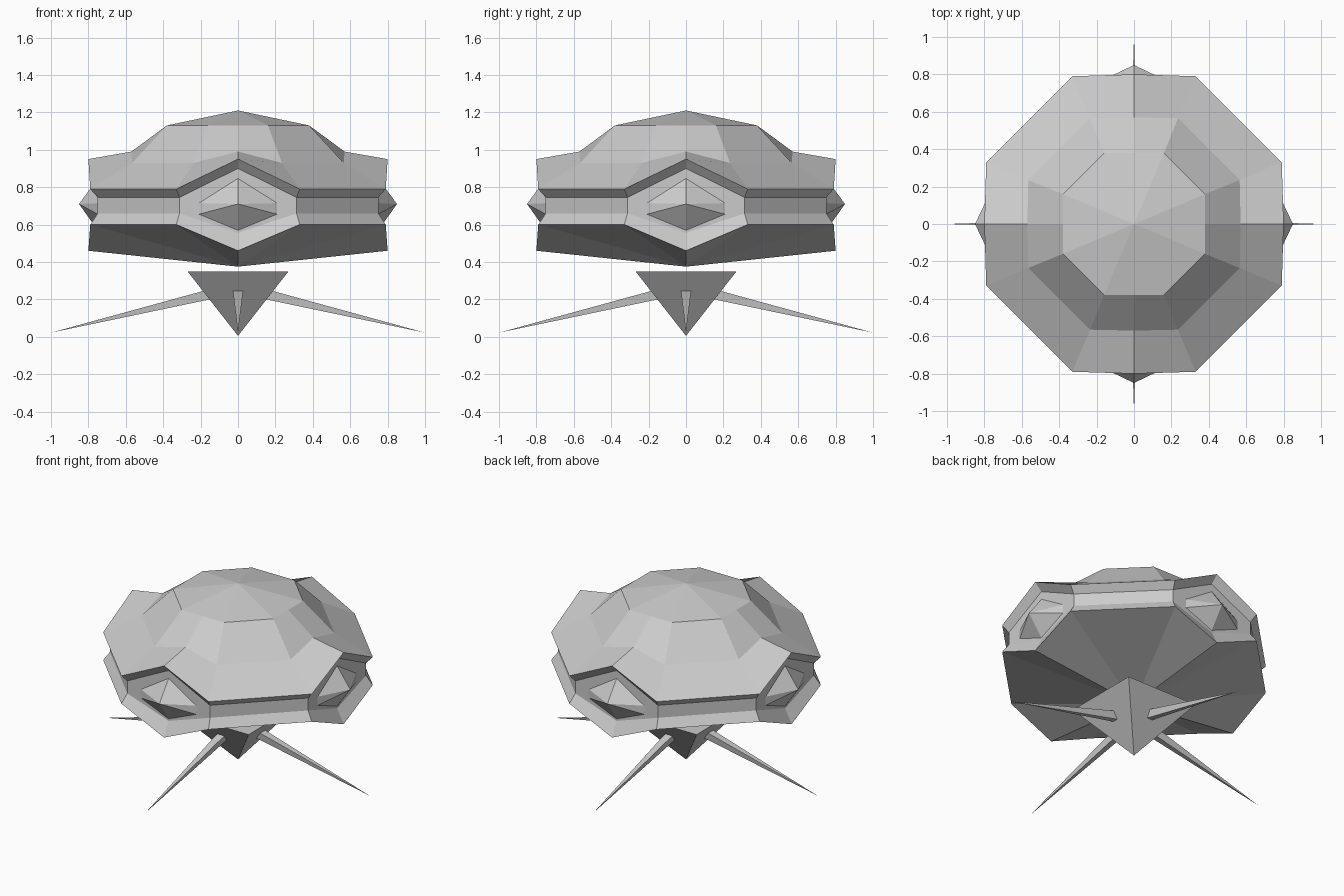
import bpy, bmesh
from math import pi
from mathutils import Matrix, Vector

if "Cube" in bpy.data.objects:
    bpy.data.objects.remove(bpy.data.objects["Cube"])


def finish(name, bm):
    bmesh.ops.recalc_face_normals(bm, faces=bm.faces)
    mesh = bpy.data.meshes.new(name)
    bm.to_mesh(mesh)
    bm.free()
    obj = bpy.data.objects.new(name, mesh)
    bpy.context.collection.objects.link(obj)
    return obj


def quarter(i):
    return Matrix.Rotation(i * pi / 2, 3, 'Z')


def fan(bm, ring, tip):
    for a, b in zip(ring, ring[1:] + ring[:1]):
        bm.faces.new((a, b, tip))


# Shell: octagonal rings with an extra peak point in the middle of each main side
# (corner half-width, corner depth, corner z, peak depth, peak z)
profile = [
    (.33, .79, .60, .80, .46),    # lower lip
    (.313, .75, .66, .75, .555),  # groove bottom
    (.313, .75, .745, .75, .90),  # groove top
    (.33, .79, .79, .80, .95),    # brow rim
    (.235, .565, .93, .57, .99),  # dome shoulder
    (.16, .38, 1.13, .38, 1.13),  # crown
]
bm = bmesh.new()
rings = []
for w, d, z, pd, pz in profile:
    pts = [Vector((-w, -d, z)), Vector((0, -pd, pz)), Vector((w, -d, z))]
    rings.append([bm.verts.new(quarter(i) @ p) for i in range(4) for p in pts])
for lo, hi in zip(rings, rings[1:]):
    for i in range(12):
        j = (i + 1) % 12
        bm.faces.new((lo[i], lo[j], hi[j], hi[i]))
fan(bm, rings[0], bm.verts.new((0, 0, .375)))
fan(bm, rings[-1], bm.verts.new((0, 0, 1.21)))
finish("shell", bm)

# Foot: inverted square pyramid
bm = bmesh.new()
top = [bm.verts.new(quarter(i) @ Vector((.27, -.27, .35))) for i in range(4)]
bm.faces.new(top)
fan(bm, top, bm.verts.new((0, 0, .005)))
finish("foot", bm)

eye_outline = [(0, .86), (.23, .715), (.23, .65), (0, .555), (-.23, .65), (-.23, .715)]
leg_root = [(.027, -.185, .245), (.02, -.15, .20), (-.02, -.15, .20), (-.027, -.185, .245)]
for i, side in enumerate(("front", "right", "back", "left")):
    # Faceted eye sitting in the groove
    bm = bmesh.new()
    base = [bm.verts.new(quarter(i) @ Vector((x, -.74, z))) for x, z in eye_outline]
    bm.faces.new(base)
    fan(bm, base, bm.verts.new(quarter(i) @ Vector((0, -.85, .71))))
    finish(side + "_eye", bm)

    # Tapered spike leg
    bm = bmesh.new()
    root = [bm.verts.new(quarter(i) @ Vector(p)) for p in leg_root]
    bm.faces.new(root)
    fan(bm, root, bm.verts.new(quarter(i) @ Vector((0, -1, .022))))
    finish(side + "_leg", bm)
